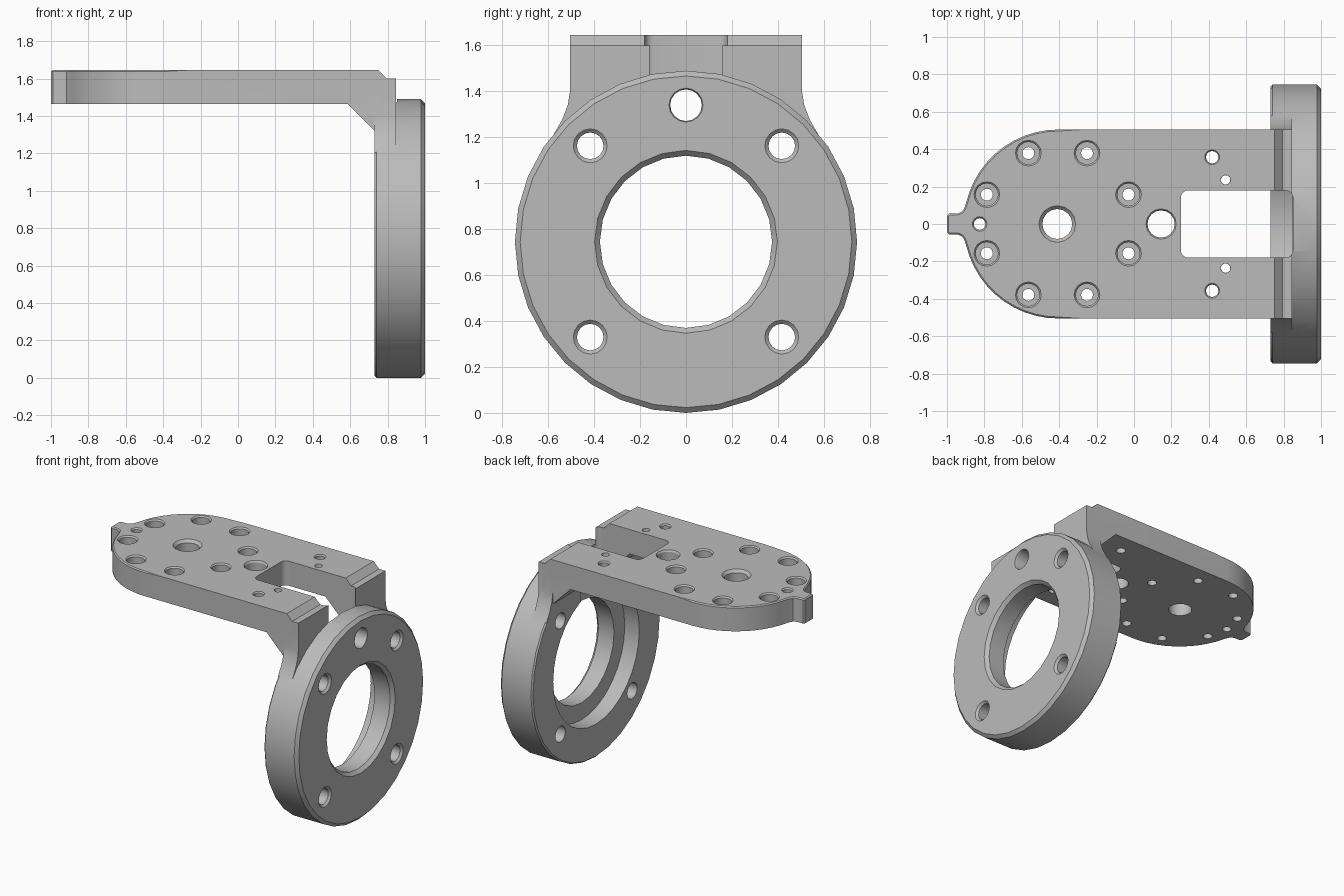
import bpy, bmesh, math
from mathutils import Matrix, Vector

if "Cube" in bpy.data.objects:
    bpy.data.objects.remove(bpy.data.objects["Cube"])

GREY = bpy.data.materials.new("machined_grey")
GREY.diffuse_color = (0.5, 0.5, 0.5, 1)
GREY.use_nodes = True
GREY.node_tree.nodes["Principled BSDF"].inputs["Base Color"].default_value = GREY.diffuse_color
ZC = 0.745  # height of the ring axis
TOP = 1.645


def finish(name, bm):
    bmesh.ops.recalc_face_normals(bm, faces=bm.faces)
    me = bpy.data.meshes.new(name)
    bm.to_mesh(me)
    bm.free()
    me.materials.append(GREY)
    ob = bpy.data.objects.new(name, me)
    bpy.context.collection.objects.link(ob)
    return ob


def lathe(name, profile, segs, matrix):
    """Closed solid of (radius, height) rings, capped at both ends."""
    bm = bmesh.new()
    rings = [[bm.verts.new(matrix @ Vector((r * math.cos(2 * math.pi * i / segs),
                                            r * math.sin(2 * math.pi * i / segs), h)))
              for i in range(segs)] for r, h in profile]
    for a, b in zip(rings, rings[1:]):
        for i in range(segs):
            j = (i + 1) % segs
            bm.faces.new((a[i], a[j], b[j], b[i]))
    bm.faces.new(rings[0])
    bm.faces.new(rings[-1])
    return finish(name, bm)


def prism(name, pts, to3d, lo, hi):
    """Extrude a 2D outline between two levels."""
    bm = bmesh.new()
    a = [bm.verts.new(to3d(u, v, lo)) for u, v in pts]
    b = [bm.verts.new(to3d(u, v, hi)) for u, v in pts]
    bm.faces.new(a)
    bm.faces.new(b)
    for i in range(len(pts)):
        j = (i + 1) % len(pts)
        bm.faces.new((a[i], a[j], b[j], b[i]))
    return finish(name, bm)


def combine(ob, other, op):
    mod = ob.modifiers.new(op, 'BOOLEAN')
    mod.object, mod.operation, mod.solver = other, op, 'EXACT'
    dg = bpy.context.evaluated_depsgraph_get()
    me = bpy.data.meshes.new_from_object(ob.evaluated_get(dg))
    ob.modifiers.clear()
    ob.data = me
    bpy.data.objects.remove(other)


def along_x(y, z):
    return Matrix.Translation((0, y, z)) @ Matrix.Rotation(math.pi / 2, 4, 'Y')


def along_z(x, y):
    return Matrix.Translation((x, y, 0))


def plan(u, v, h):
    return (u, v, h)


def side(u, v, h):
    return (u, h, v)


def end(u, v, h):
    return (h, u, v)


# Flange ring with chamfered rims
bracket = lathe("bracket", [(0.735, 0.73), (0.745, 0.74), (0.745, 0.978), (0.722, 1.0)],
                32, along_x(0, ZC))

# Neck that flares down into the ring
half = [(0.505, 1.6), (0.505, 1.40), (0.515, 1.34), (0.54, 1.275), (0.58, 1.205), (0.45, 1.1)]
neck = prism("neck", half + [(-y, z) for y, z in reversed(half)], end, 0.7301, 0.845)

# Bent elbow between top plate and neck
elbow = prism("elbow", [(0.3, 1.465), (0.585, 1.465), (0.7301, 1.32), (0.845, 1.32),
                        (0.845, 1.55), (0.75, TOP), (0.3, TOP)], side, -0.505, 0.505)

# Top plate with rounded end and small nose
arc = [(-0.405 + 0.505 * math.cos(math.radians(a)), 0.505 * math.sin(math.radians(a)))
       for a in range(90, 167, 7)]
nose = [(-0.905, 0.09), (-0.918, 0.067), (-0.94, 0.057), (-0.99, 0.055), (-1.0, 0.045)]
edge = [(0.4, 0.505)] + arc + nose
plate = prism("plate", edge + [(x, -y) for x, y in reversed(edge)], plan, 1.465, TOP)
bm = bmesh.new()
bm.from_mesh(plate.data)
rim = [e for e in bm.edges if all(v.co.z > TOP - 0.001 and v.co.x < 0.39 for v in e.verts)]
bmesh.ops.bevel(bm, geom=rim, offset=0.008, segments=1, affect='EDGES')
bm.to_mesh(plate.data)
bm.free()

for part in (neck, elbow, plate):
    combine(bracket, part, 'UNION')

# Bore with chamfered mouth, and wider recess on the inner face
combine(bracket, lathe("bore", [(0.375, 0.6), (0.375, 0.975), (0.398, 1.0), (0.398, 1.1)],
                       24, along_x(0, ZC)), 'DIFFERENCE')
combine(bracket, lathe("recess", [(0.5, 0.6), (0.5, 0.848)], 32, along_x(0, ZC)), 'DIFFERENCE')

# Rounded slot through plate, elbow and neck
slot = []
for cx, cy, a0 in ((0.81, 0.14, 0), (0.29, 0.14, 90), (0.29, -0.14, 180), (0.81, -0.14, 270)):
    for k in range(5):
        a = math.radians(a0 + k * 22.5)
        slot.append((cx + 0.04 * math.cos(a), cy + 0.04 * math.sin(a)))
combine(bracket, prism("slot", slot, plan, 0.9, 2.0), 'DIFFERENCE')

# Flange bolt holes
for y, z in ((0.417, 0.33), (-0.417, 0.33), (0.417, 1.163), (-0.417, 1.163), (0, 1.34)):
    r = 0.058 if y else 0.069
    combine(bracket, lathe("bolt_hole", [(r, 0.6), (r, 0.985), (0.074, 1.0), (0.074, 1.1)],
                           16, along_x(y, z)), 'DIFFERENCE')


# Plate holes: (x, y, through radius, mouth radius, mouth depth)
holes = [(-0.41, 0, 0.08, 0.098, 0.02), (0.145, 0, 0.073, 0.081, 0.012),
         (-0.825, 0, 0.031, 0.039, 0.01)]
for s in (1, -1):
    holes += [(0.418, 0.357 * s, 0.033, 0.04, 0.01), (0.49, 0.236 * s, 0.025, 0.026, 0.004)]
for k in range(8):
    a = math.radians(22.5 + 45 * k)
    holes.append((-0.408 + 0.41 * math.cos(a), 0.41 * math.sin(a), 0.032, 0.06, 0.1))
for x, y, r, R, d in holes:
    prof = [(r, 1.3), (r, TOP - d), (R, TOP - d if d > 0.05 else TOP)]
    if d > 0.05:  # counterbored screw seat with chamfered lip
        prof += [(R, TOP - 0.01), (0.069, TOP)]
    prof.append((prof[-1][0], 1.8))
    combine(bracket, lathe("plate_hole", prof, 16, along_z(x, y)), 'DIFFERENCE')

# Smooth curved walls, keep machined edges sharp
bpy.context.view_layer.objects.active = bracket
bracket.select_set(True)
bpy.ops.object.shade_smooth_by_angle(angle=math.radians(30))
